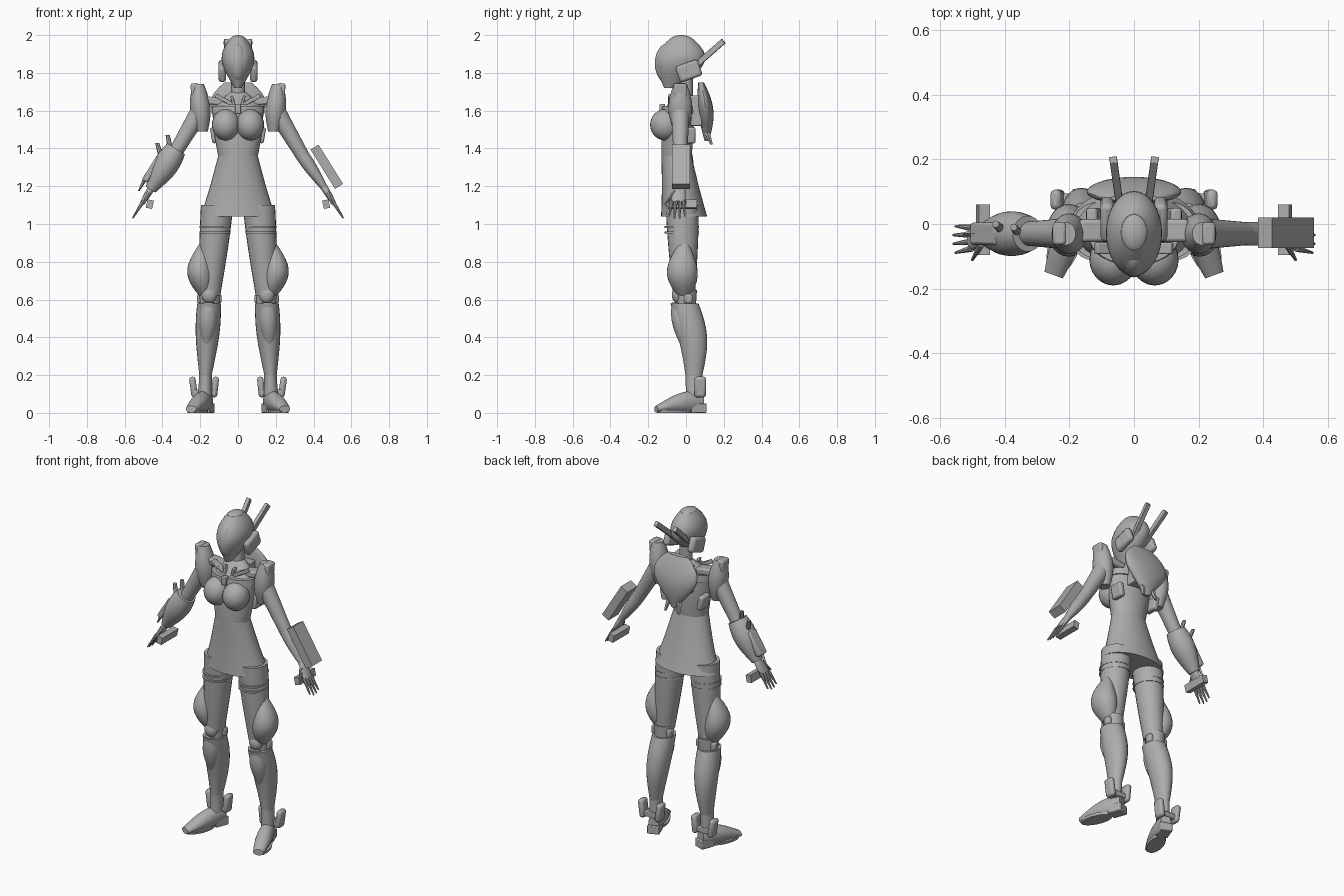
import bpy, bmesh, math
from mathutils import Matrix, Vector

old = bpy.data.objects.get("Cube")
if old:
    bpy.data.objects.remove(old, do_unlink=True)

COLOUR = (0.42, 0.42, 0.42, 1)
grey = bpy.data.materials.new("plain grey")
grey.use_nodes = True
grey.diffuse_color = COLOUR
grey.node_tree.nodes["Principled BSDF"].inputs["Base Color"].default_value = COLOUR

CENTRE, LEFT, RIGHT, PAIR = "centre", "left", "right", "pair"
STILL = Matrix.Identity(4)
parts = []


def turn(degrees, axis):
    return Matrix.Rotation(math.radians(degrees), 4, axis)


def finish(name, bm, frame, side, bevel=0):
    """Place the mesh; the right side is a reflection of the left."""
    bm.transform(frame)
    if side == RIGHT:
        bm.transform(Matrix.Scale(-1, 4, (1, 0, 0)))
    bmesh.ops.recalc_face_normals(bm, faces=bm.faces)
    mesh = bpy.data.meshes.new(name)
    bm.to_mesh(mesh)
    bm.free()
    mesh.materials.append(grey)
    part = bpy.data.objects.new(name, mesh)
    bpy.context.collection.objects.link(part)
    if bevel:
        rounding = part.modifiers.new("rounding", "BEVEL")
        rounding.width = bevel
        rounding.segments = 2
    if side == PAIR:
        mirror = part.modifiers.new("mirror", "MIRROR")
        mirror.use_mirror_merge = False
    parts.append(part)


def limb(name, start, end, start_size, end_size, swell=0, bow=(0, 0, 0),
         frame=STILL, side=PAIR, sides=24, steps=12):
    """Elliptical skin between two points, swelling and bowing along a half sine."""
    bm = bmesh.new()
    loops = []
    for step in range(steps + 1):
        t = step / steps
        arch = math.sin(math.pi * t)
        middle = Vector(start).lerp(Vector(end), t) + Vector(bow) * arch
        size = Vector(start_size).lerp(Vector(end_size), t) * (1 + swell * arch)
        angles = [math.tau * k / sides for k in range(sides)]
        loops.append([bm.verts.new(middle + Vector((size.x * math.cos(a), size.y * math.sin(a), 0)))
                      for a in angles])
    for low, high in zip(loops, loops[1:]):
        for k in range(sides):
            bm.faces.new((low[k], low[k - 1], high[k - 1], high[k]))
    bm.faces.new(loops[0])
    bm.faces.new(loops[-1])
    finish(name, bm, frame, side)


def box(name, centre, size, rotation=STILL, side=PAIR, bevel=0.004):
    bm = bmesh.new()
    bmesh.ops.create_cube(bm, size=1, matrix=Matrix.Diagonal((*size, 1)))
    finish(name, bm, Matrix.Translation(centre) @ rotation, side, bevel)


def ball(name, centre, size, side=PAIR):
    bm = bmesh.new()
    bmesh.ops.create_uvsphere(bm, u_segments=24, v_segments=14, radius=1,
                              matrix=Matrix.Diagonal((*size, 1)))
    finish(name, bm, Matrix.Translation(centre), side)


# Torso and flared skirt share the waist; the ribcage and yoke share the chest line
waist, waist_size = (0, -.05, 1.36), (.105, .08)
chest, chest_size = (0, -.04, 1.6), (.135, .08)
limb("skirt", (0, -.01, 1.04), waist, (.2, .122), waist_size, swell=-.03, side=CENTRE, sides=32)
limb("ribcage", waist, chest, waist_size, chest_size, swell=.05, side=CENTRE, sides=32)
limb("yoke", chest, (0, 0, 1.7), chest_size, (.04, .03), swell=.1, side=CENTRE, sides=32)
limb("neck", (0, 0, 1.64), (0, 0, 1.8), (.036, .036), (.036, .036), side=CENTRE)
ball("bust", (.064, -.11, 1.525), (.074, .08, .083))
limb("chest_band", (0, -.04, 1.585), (0, -.04, 1.625), (.14, .09), (.138, .086), side=CENTRE, sides=32)
box("chest_clasp", (0, -.125, 1.61), (.03, .03, .05), side=CENTRE)
box("collar_strap", (.07, -.075, 1.655), (.11, .035, .022), turn(-28, 'Y'))
box("shoulder_strap", (.12, -.02, 1.65), (.1, .07, .04), turn(-8, 'Y'), bevel=.01)
box("throat_strap", (.025, -.08, 1.645), (.014, .03, .07), turn(15, 'Y'))
box("side_pod", (.125, .01, 1.47), (.035, .08, .085), turn(10, 'Y'), bevel=.01)

# Shield-shaped back shell
limb("back_shell", (0, .11, 1.44), (0, .08, 1.75), (.02, .012), (.07, .015), swell=2, bow=(0, .01, 0),
     side=CENTRE, sides=32)
box("back_mount", (0, .05, 1.6), (.14, .07, .16), side=CENTRE)
limb("back_spike", (.045, .135, 1.42), (.03, .1, 1.52), (.008, .008), (.022, .022), sides=6)

# Head
limb("helmet", (0, -.08, 1.72), (0, -.025, 1.985), (.02, .036), (.04, .056), swell=1.8,
     bow=(0, .02, 0), side=CENTRE, sides=32)
ball("crown", (0, -.025, 1.96), (.05, .07, .04), side=CENTRE)
ball("visor", (0, -.09, 1.85), (.05, .075, .11), side=CENTRE)
box("ear_pod", (.083, .015, 1.81), (.04, .125, .09), turn(20, 'X'), bevel=.015)
box("antenna", (.052, .115, 1.895), (.024, .225, .03), turn(-8, 'Z') @ turn(41, 'X'), bevel=.002)

# Shoulders and arms; the arm frame runs down to the wrist at zero
limb("shoulder_pad", (.19, -.03, 1.49), (.21, -.03, 1.74), (.03, .035), (.03, .035), swell=.8)
box("shoulder_flap", (.228, -.03, 1.7), (.042, .07, .09), turn(4, 'Y'), bevel=.01)
SLANT = turn(148, 'Y')
ARM = Matrix.Translation((.455, -.03, 1.195)) @ SLANT
elbow, elbow_size = (.008, 0, -.2), (.036, .036)
wrist, wrist_size = (0, 0, 0), (.019, .025)
limb("upper_arm", (0, 0, -.5), elbow, (.05, .05), elbow_size, frame=ARM)
limb("forearm", elbow, wrist, elbow_size, wrist_size, swell=.15, frame=ARM)
limb("palm", wrist, (0, -.014, .095), wrist_size, (.012, .038), swell=.1, frame=ARM)
for finger in range(4):
    y = -.045 + finger * .021
    reach = .2 - .012 * abs(finger - 1.5)
    limb("finger", (0, y, .085), (0, y * 1.3, reach), (.011, .011), (.004, .004), frame=ARM, sides=8)
limb("thumb", (0, -.03, .03), (.01, -.08, .1), (.013, .013), (.005, .005), frame=ARM, sides=8)
box("grip_bar", (.467, -.018, 1.105), (.034, .155, .045), turn(168, 'Y'), bevel=0)

# Left forearm block, right gauntlet with prongs and a blade
box("forearm_block", (.47, -.027, 1.303), (.05, .095, .245), SLANT, LEFT, bevel=0)
limb("gauntlet", (0, 0, -.24), (0, 0, .015), (.055, .055), (.03, .035), swell=.5, frame=ARM, side=RIGHT)
box("gauntlet_plate", ARM @ Vector((-.05, 0, -.08)), (.035, .07, .15), SLANT, RIGHT, bevel=.01)
for foot, tip in (((.355, -.03, 1.38), (.372, -.01, 1.47)), ((.405, -.02, 1.35), (.428, 0, 1.43))):
    limb("gauntlet_prong", foot, tip, (.015, .015), (.011, .011), side=RIGHT, sides=8)
limb("gauntlet_blade", (.525, -.03, 1.175), (.48, -.03, 1.26), (.005, .005), (.016, .016), side=RIGHT, sides=4)

# Legs
limb("thigh", (.11, -.02, 1.1), (.15, -.01, .62), (.086, .088), (.056, .057), swell=.06)
for z in (.95, .98):
    limb("thigh_band", (.122, -.022, z), (.122, -.022, z + .01), (.083, .091), (.083, .091), steps=1)
limb("thigh_guard", (.175, -.01, .62), (.18, -.01, .91), (.03, .035), (.015, .02), swell=1.9, bow=(.025, -.01, 0))
limb("knee", (.15, 0, .56), (.15, 0, .65), (.052, .052), (.056, .058))
ball("knee_cap", (.152, -.045, .625), (.04, .03, .045))
box("knee_hinge", (.152, .012, .605), (.128, .045, .05), bevel=.01)
ankle, ankle_size = (.172, .042, .2), (.033, .045)
limb("calf", ankle, (.153, -.008, .58), ankle_size, (.063, .074), swell=.26, bow=(0, .02, 0))
limb("ankle", (.175, .042, .09), ankle, (.037, .042), ankle_size)
limb("shin_plate", (.165, -.01, .36), (.155, -.05, .585), (.02, .02), (.03, .025), swell=.9)

# Shoes turned outward; the shoe is skinned from heel to toe
SHOE = Matrix.Translation((.18, .03, 0)) @ turn(20, 'Z')
limb("shoe", (0, .06, -.06), (0, .02, .2), (.03, .05), (.03, .018), swell=.5, bow=(0, .012, 0),
     frame=SHOE @ turn(90, 'X'))
limb("sole", (0, -.1, 0), (0, -.1, .016), (.045, .095), (.048, .1), frame=SHOE, steps=1)
box("heel", SHOE @ Vector((0, .03, .025)), (.07, .085, .05), turn(20, 'Z'))
for x, tilt in ((.122, -6), (.236, 8)):
    box("ankle_pod", (x, .075, .137), (.034, .062, .11), turn(tilt, 'Y'), bevel=.014)
box("ankle_strap", (.178, .07, .11), (.11, .05, .03))

# Smooth shading with crisp edges
bpy.ops.object.select_all(action='DESELECT')
for part in parts:
    part.select_set(True)
bpy.context.view_layer.objects.active = parts[0]
bpy.ops.object.shade_smooth_by_angle(angle=math.radians(35))
